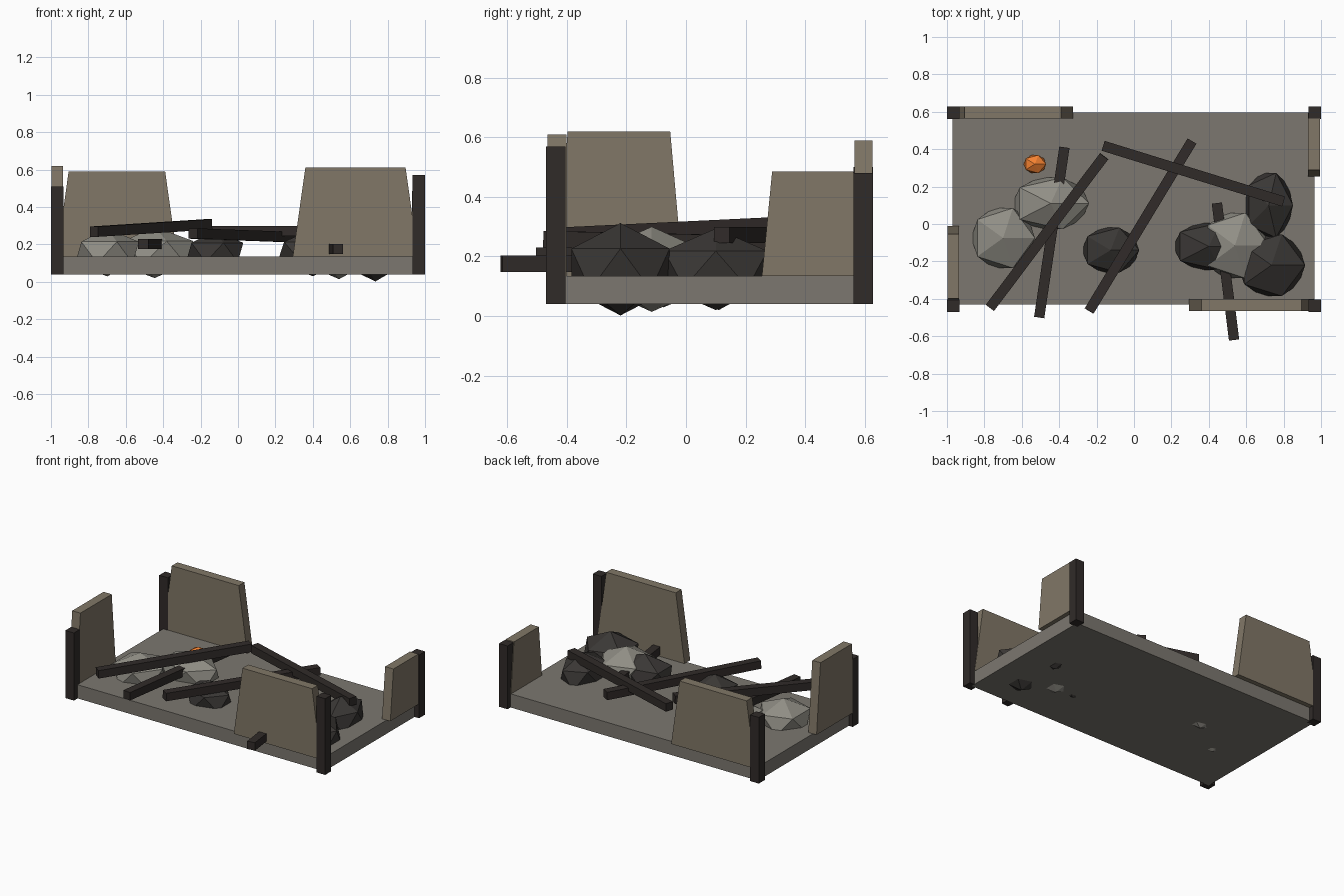
import bpy, bmesh
from mathutils import Vector

if "Cube" in bpy.data.objects:
    bpy.data.objects.remove(bpy.data.objects["Cube"])


def mat(name, rgb):
    m = bpy.data.materials.new(name)
    m.diffuse_color = (*rgb, 1)
    m.use_nodes = True
    m.node_tree.nodes["Principled BSDF"].inputs["Base Color"].default_value = m.diffuse_color
    return m


STONE = mat("floor_stone", (0.20, 0.185, 0.16))
WALL = mat("wall_plaster", (0.22, 0.185, 0.135))
CHAR = mat("charred_wood", (0.03, 0.024, 0.022))
DARK = mat("dark_rubble", (0.042, 0.038, 0.035))
PALE = mat("pale_rubble", (0.28, 0.27, 0.235))
GLOW = mat("ember", (0.9, 0.22, 0.03))


def finish(bm, name, material):
    bmesh.ops.recalc_face_normals(bm, faces=bm.faces)
    me = bpy.data.meshes.new(name)
    bm.to_mesh(me)
    bm.free()
    me.materials.append(material)
    ob = bpy.data.objects.new(name, me)
    bpy.context.collection.objects.link(ob)
    return ob


def box(name, lo, hi, material, taper=None):
    """Box from corner to corner; taper narrows the top along one axis."""
    lo, hi = Vector(lo), Vector(hi)
    bm = bmesh.new()
    bmesh.ops.create_cube(bm, size=1)
    for v in bm.verts:
        top = v.co.z > 0
        if taper is not None and top:
            v.co[taper] *= 0.8
        v.co = (lo + hi) / 2 + v.co * (hi - lo)
    return finish(bm, name, material)


def beam(name, a, b, size=0.055):
    a, b = Vector(a), Vector(b)
    bm = bmesh.new()
    bmesh.ops.create_cube(bm, size=1)
    for v in bm.verts:
        v.co *= Vector((size, size, (b - a).length))
    ob = finish(bm, name, CHAR)
    # long axis along the beam, sides kept upright
    along = (b - a).normalized()
    side = along.cross(Vector((0, 0, 1))).normalized()
    up = side.cross(along)
    for v in ob.data.vertices:
        v.co = (a + b) / 2 + side * v.co.x + up * v.co.y + along * v.co.z
    bm = bmesh.new()
    bm.from_mesh(ob.data)
    bmesh.ops.recalc_face_normals(bm, faces=bm.faces)
    bm.to_mesh(ob.data)
    bm.free()


def rock(name, centre, half, material):
    """Faceted boulder given its centre and half extents."""
    bm = bmesh.new()
    bmesh.ops.create_icosphere(bm, subdivisions=1, radius=1)
    ext = [max(abs(v.co[i]) for v in bm.verts) for i in range(3)]
    for v in bm.verts:
        v.co = Vector([centre[i] + v.co[i] * half[i] / ext[i] for i in range(3)])
    finish(bm, name, material)


# floor slab
box("floor_slab", (-0.97, -0.43, 0.04), (0.965, 0.595, 0.135), STONE)

# corner posts, each burnt to its own height
for name, x, y, h in (("front_left", -0.967, -0.437, 0.51), ("front_right", 0.967, -0.437, 0.57),
                      ("back_left", -0.967, 0.595, 0.50), ("back_right", 0.967, 0.595, 0.48)):
    box(name + "_post", (x - 0.033, y - 0.033, 0.04), (x + 0.033, y + 0.033, h), CHAR)

# broken wall pieces, narrower at the top
box("back_wall", (-0.97, 0.565, 0.135), (-0.325, 0.627, 0.59), WALL, 0)
box("front_wall", (0.293, -0.465, 0.135), (0.963, -0.402, 0.61), WALL, 0)
box("left_wall", (-0.998, -0.44, 0.135), (-0.935, -0.01, 0.62), WALL, 1)
box("right_wall", (0.93, 0.255, 0.135), (0.994, 0.597, 0.485), WALL, 1)

# rubble heaps
for i, (c, h, m) in enumerate((
        ((-0.70, -0.075), (0.17, 0.16, 0.128), PALE),
        ((-0.445, 0.11), (0.205, 0.138, 0.137), PALE),
        ((-0.125, -0.14), (0.153, 0.12, 0.115), DARK),
        ((0.40, -0.12), (0.19, 0.125, 0.127), DARK),
        ((0.54, -0.115), (0.18, 0.175, 0.143), PALE),
        ((0.735, -0.22), (0.18, 0.165, 0.155), DARK),
        ((0.72, 0.10), (0.13, 0.173, 0.137), DARK))):
    rock(f"rubble_{i + 1}", (*c, 0.157), h, m)

# glowing ember
rock("ember", (-0.53, 0.32, 0.17), (0.06, 0.048, 0.05), GLOW)

# fallen roof beams
for i, (a, b) in enumerate((
        ((-0.372, 0.41, 0.202), (-0.507, -0.50, 0.202)),
        ((-0.77, -0.448, 0.268), (-0.16, 0.362, 0.307)),
        ((-0.24, -0.465, 0.258), (0.31, 0.443, 0.238)),
        ((-0.165, 0.418, 0.272), (0.80, 0.12, 0.272)),
        ((0.443, 0.112, 0.175), (0.535, -0.62, 0.175)))):
    beam(f"fallen_beam_{i + 1}", a, b)
